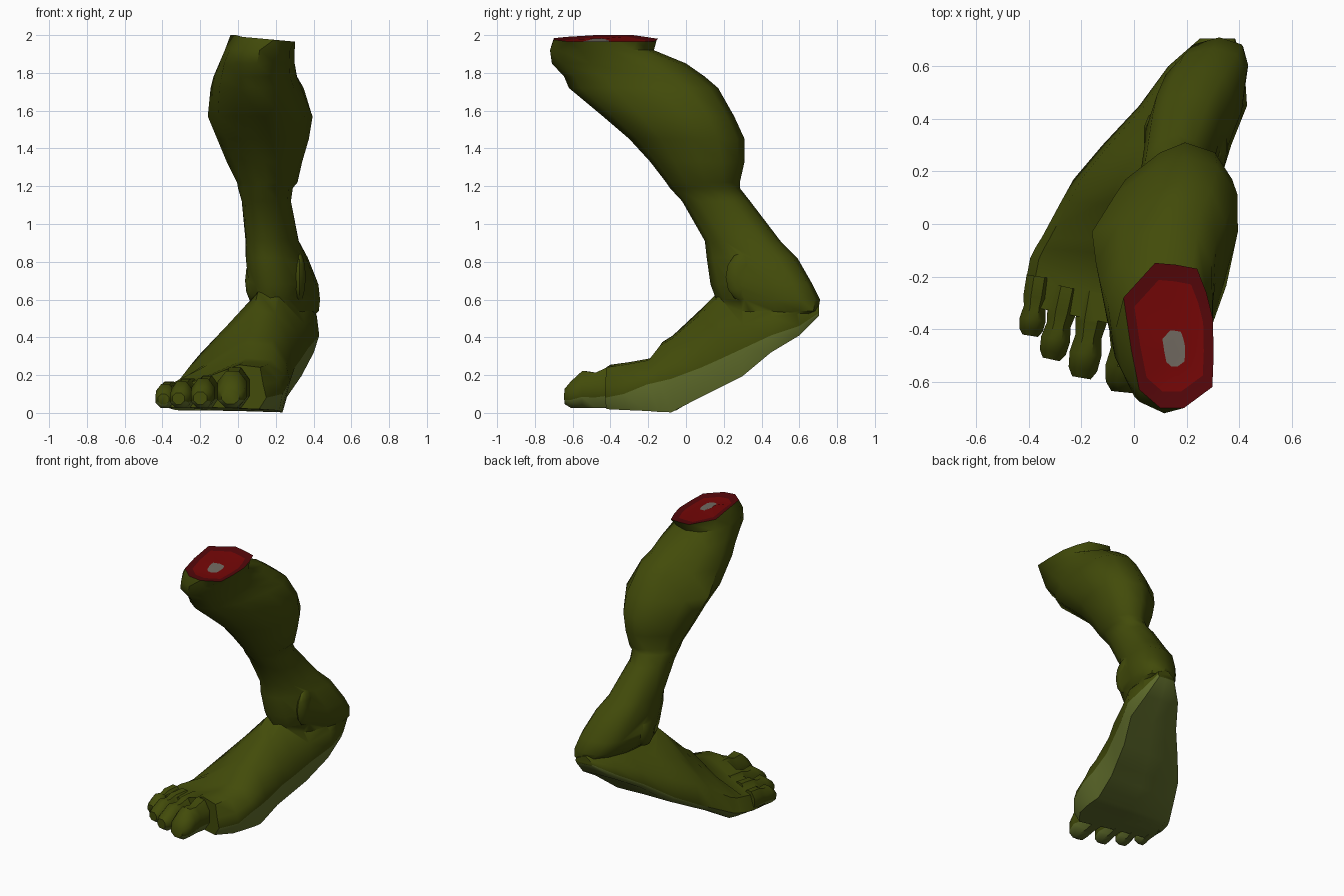
import bpy, bmesh, math
from mathutils import Vector

if "Cube" in bpy.data.objects:
    bpy.data.objects.remove(bpy.data.objects["Cube"])


def material(name, rgb):
    m = bpy.data.materials.new(name)
    m.diffuse_color = (*rgb, 1)
    m.use_nodes = True
    m.node_tree.nodes["Principled BSDF"].inputs["Base Color"].default_value = m.diffuse_color
    return m


SKIN = material("olive skin", (0.055, 0.071, 0.003))
SOLE = material("pale sole", (0.115, 0.150, 0.024))
RIM = material("dark red rim", (0.090, 0.002, 0.003))
FLESH = material("red flesh", (0.180, 0.002, 0.002))
BONE = material("grey bone", (0.170, 0.147, 0.122))


def shade(ob, angle):
    bpy.ops.object.select_all(action='DESELECT')
    ob.select_set(True)
    bpy.context.view_layer.objects.active = ob
    bpy.ops.object.shade_smooth_by_angle(angle=math.radians(angle))


def finish(name, bm, mats):
    bmesh.ops.recalc_face_normals(bm, faces=bm.faces)
    mesh = bpy.data.meshes.new(name)
    bm.to_mesh(mesh)
    bm.free()
    for m in mats:
        mesh.materials.append(m)
    ob = bpy.data.objects.new(name, mesh)
    bpy.context.collection.objects.link(ob)
    return ob


def loft(rings, mat_rule=lambda ring, side: 0, cap_mat=0):
    """Skin a list of equal rings; mat_rule picks a slot per ring and side."""
    bm = bmesh.new()
    vs = [[bm.verts.new(p) for p in r] for r in rings]
    n = len(rings[0])
    for i in range(len(vs) - 1):
        for j in range(n):
            k = (j + 1) % n
            f = bm.faces.new((vs[i][j], vs[i][k], vs[i + 1][k], vs[i + 1][j]))
            f.material_index = mat_rule(i, j)
    bm.faces.new(vs[0])
    bm.faces.new(vs[-1]).material_index = cap_mat
    return bm


# Leg: rings of z, x range, y range, y of the widest point, sideways skew
SIDES = 12
leg_rows = [
    (0.49, .22, .37, .32, .60, .48, .25),
    (0.54, .17, .40, .20, .70, .47, .30),
    (0.60, .10, .41, .16, .71, .46, .28),
    (0.68, .07, .41, .13, .67, .43, .24),
    (0.82, .045, .36, .11, .59, .36, .20),
    (0.91, .04, .32, .10, .50, .30, .14),
    (1.12, .02, .28, -.02, .34, .16, .08),
    (1.19, .00, .29, -.085, .285, .12, .15),
    (1.22, -.005, .315, -.105, .285, .10, .20),
    (1.33, -.06, .34, -.19, .31, .07, .22),
    (1.45, -.11, .375, -.30, .31, .03, .22),
    (1.57, -.16, .395, -.44, .255, -.03, .25),
    (1.72, -.145, .335, -.62, .17, -.15, .28),
    (1.78, -.13, .31, -.645, .10, -.22, .2),
    (1.85, -.10, .30, -.71, 0.0, -.30, .15),
    (1.92, -.07, .30, -.72, -.17, -.40, .05),
]


def leg_ring(z, x0, x1, y0, y1, yw, skew):
    ring = []
    for k in range(SIDES):
        a = math.tau * k / SIDES
        s, c = math.sin(a), math.cos(a)
        if c > .1 and z < 1:                # blocky heel
            s *= abs(s) ** -.25 if abs(s) > .1 else 1
            c = c ** .8
        y = yw + (y1 - yw if c > 0 else yw - y0) * c
        shift = skew * (y - yw) if c > 0 or z < 1 else 0
        if abs(c) > .1 and 1.15 < z < 1.8:  # sharper shin, slanted outer calf
            s *= abs(s) ** (.5 if s < 0 else .2 if c < 0 else 0)
        ring.append(((x0 + x1) / 2 + (x1 - x0) / 2 * s + shift, y, z))
    return ring


# Severed end: angular outline, shrunk towards the bone
cut = [(.16, -.155), (.24, -.17), (.275, -.26), (.30, -.36), (.303, -.50),
       (.298, -.62), (.19, -.70), (.10, -.70), (.02, -.63), (-.01, -.48),
       (-.04, -.28), (.08, -.148)]


def cut_ring(scale, drop, cx=.14, cy=-.43):
    ring = []
    for px, py in cut:
        dx, dy = (px - .14) * scale, (py + .43) * scale
        z = 1.980 - .09 * dx - .035 * max(0, dy - .15) - drop
        ring.append((cx + dx, cy + dy, min(2.0, z + (.010 if px < 0 else 0))))
    return ring


rings = [leg_ring(*r) for r in leg_rows]
n_skin = len(rings)
rings += [cut_ring(1, 0), cut_ring(.77, .010), cut_ring(.25, .012, .153, -.475)]
leg = finish("leg_and_foot",
             loft(rings, lambda i, j: 0 if i < n_skin else (1 if i == n_skin else 2), 3),
             [SKIN, RIM, FLESH, BONE, SOLE])
parts = []

# Foot: y, left x, right x, bottom z, right sole edge, left sole edge, top z, crest x
foot_rows = [
    (.705, .25, .385, .515, .53, .535, .58, .31),
    (.60, .13, .42, .41, .46, .455, .64, .28),
    (.45, .02, .43, .32, .41, .36, .66, .26),
    (.30, -.12, .37, .195, .34, .245, .66, .21),
    (.17, -.23, .33, .13, .28, .17, .64, .15),
    (.08, -.28, .30, .085, .24, .125, .55, .13),
    (-.05, -.35, .28, .003, .18, .06, .41, .11),
    (-.09, -.375, .275, .005, .165, .055, .375, .10),
    (-.13, -.395, .265, .01, .15, .05, .29, .10),
    (-.21, -.41, .235, .015, .10, .045, .27, .08),
    (-.31, -.41, .15, .02, .08, .045, .255, .05),
]


def foot_ring(y, xl, xr, zb, er, el, zt, xc):
    w, hl, hr = xr - xl, zt - el, zt - er
    up = .42 if y < -.1 else .30
    pts = [
        (xl + .07 * w, zb + .01), (xl + .5 * w, zb + .008), (xr - .07 * w, zb),
        (xr, er), (xr - .03 * w, er + .4 * hr), (xc + .12 * w, zt - .08 * hr),
        (xc - .08 * w, zt), (xl + .45 * (xc - xl), el + .62 * hl),
        (xl + .05 * w, el + up * hl), (xl, el),
    ]
    slant = .12 if y < 0 else 0
    return [(x, y - slant * (x - xl) / w * min(1, -y / .2), z) for x, z in pts]


parts.append(finish("foot", loft([foot_ring(*r) for r in foot_rows],
                                 lambda i, j: 1 if j in (0, 1, 2, 9) else 0),
                    [SKIN, SOLE]))

# Toes: base, tip, width, height; knuckled along their length
toes = {
    "little_toe": ((-.360, -.20), (-.395, -.425), .100, .13),
    "second_toe": ((-.255, -.24), (-.315, -.515), .112, .145),
    "third_toe": ((-.145, -.26), (-.200, -.585), .122, .16),
    "big_toe": ((-.005, -.30), (-.040, -.640), .158, .20),
}
toe_profile = [(0, 1, 1.1), (.35, 1, 1.08), (.52, .84, .95),
               (.72, 1.02, 1.0), (.9, .92, .72), (1, .6, .42)]

for name, (base, tip, width, height) in toes.items():
    b, t = Vector(base), Vector(tip)
    d = (t - b).normalized()
    side = Vector((-d.y, d.x))
    rings = []
    for f, ws, hs in toe_profile:
        p = b.lerp(t, f)
        h = height * hs
        ring = []
        for k in range(8):
            a = math.tau * (k + .5) / 8
            q = p + side * (math.cos(a) * width * ws * .53)
            lift = .025 + (.02 if f == 1 else 0)
            ring.append((q.x, q.y, lift + h * (.5 + .53 * math.sin(a))))
        rings.append(ring)
    # lower sides of each toe share the sole colour
    parts.append(finish(name, loft(rings, lambda i, j: 1 if j in (4, 5, 6) else 0),
                        [SKIN, SOLE]))

# Ankle bones: soft bumps on both sides
for name, loc, size in [
    ("outer_ankle_bone", (.085, .34, .70), (.05, .09, .12)),
    ("inner_ankle_bone", (.325, .30, .72), (.035, .09, .13)),
]:
    bm = bmesh.new()
    bmesh.ops.create_uvsphere(bm, u_segments=10, v_segments=6, radius=1)
    for v in bm.verts:
        v.co = Vector(loc) + Vector(v.co[i] * size[i] for i in range(3))
    parts.append(finish(name, bm, [SKIN]))

# Merge the parts into one continuous skin
for part in parts:
    mod = leg.modifiers.new("union", 'BOOLEAN')
    mod.operation = 'UNION'
    mod.solver = 'EXACT'
    mod.material_mode = 'TRANSFER'
    mod.object = part
bpy.context.view_layer.update()
merged = bpy.data.meshes.new_from_object(
    leg.evaluated_get(bpy.context.evaluated_depsgraph_get()))
leg.modifiers.clear()
leg.data = merged
for part in parts:
    bpy.data.objects.remove(part)
shade(leg, 50)
